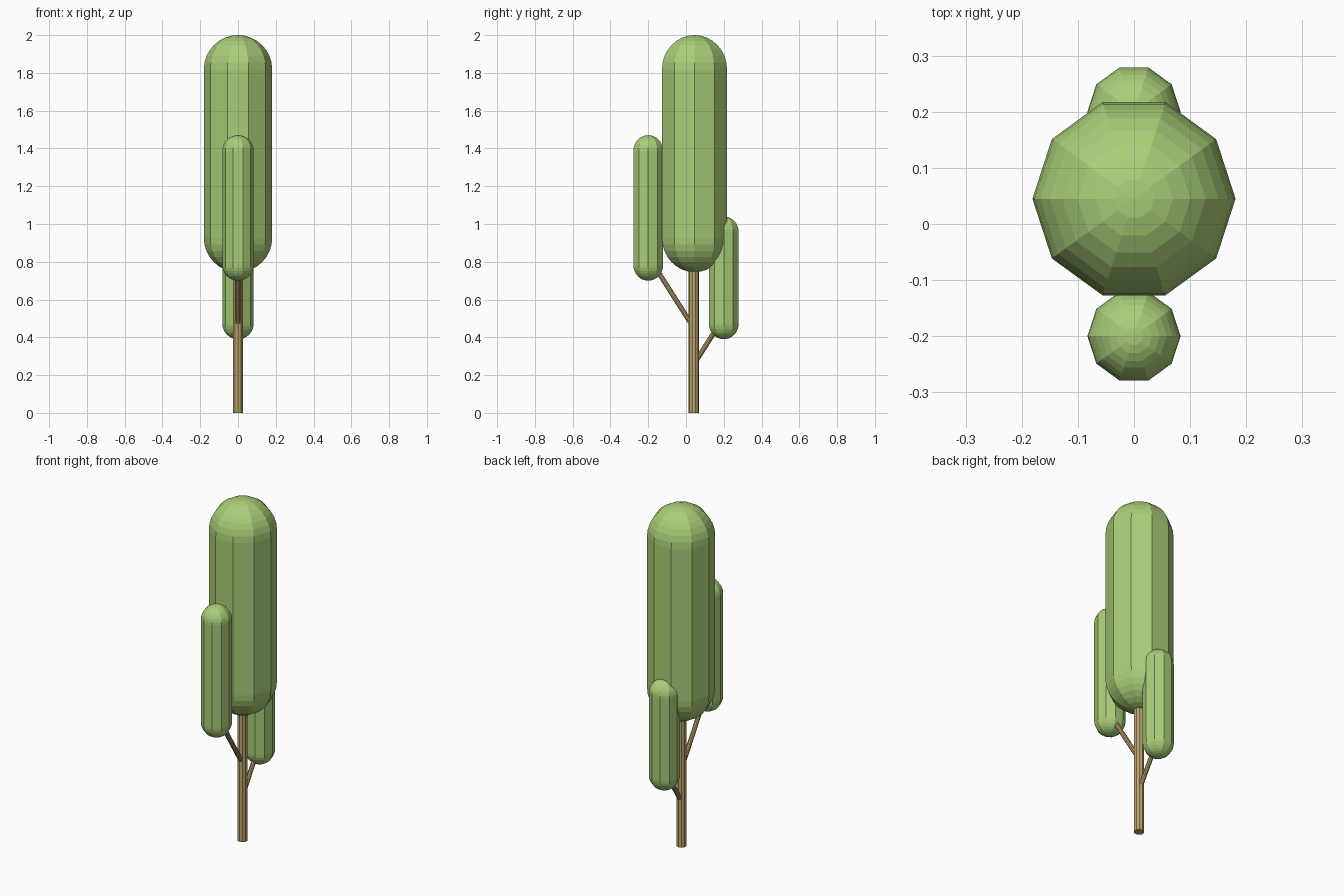
import bpy, bmesh
from math import sin, cos, pi
from mathutils import Vector

cube = bpy.data.objects.get("Cube")
if cube:
    bpy.data.objects.remove(cube)

SIDES = 10
CAP_RINGS = 8


def material(name, rgb):
    m = bpy.data.materials.new(name)
    m.use_nodes = True
    m.diffuse_color = (*rgb, 1)
    m.node_tree.nodes["Principled BSDF"].inputs["Base Color"].default_value = (*rgb, 1)
    return m


leaf = material("leaf green", (0.40, 0.617, 0.188))
bark = material("bark tan", (0.515, 0.376, 0.156))


def add_object(name, bm, mat):
    bmesh.ops.recalc_face_normals(bm, faces=bm.faces)
    mesh = bpy.data.meshes.new(name)
    bm.to_mesh(mesh)
    bm.free()
    mesh.materials.append(mat)
    ob = bpy.data.objects.new(name, mesh)
    bpy.context.collection.objects.link(ob)
    return ob


def capsule(name, y, radius, bottom, top):
    """Faceted upright capsule: two ringed domes joined by straight panels."""
    bm = bmesh.new()
    angles = [pi / 2 * i / CAP_RINGS for i in range(CAP_RINGS)]
    low, high = bottom + radius, top - radius
    profile = [(radius * cos(a), low - radius * sin(a)) for a in reversed(angles)]
    profile += [(radius * cos(a), high + radius * sin(a)) for a in angles]
    turns = [2 * pi * k / SIDES for k in range(SIDES)]
    rings = [[bm.verts.new((r * cos(t), y + r * sin(t), z)) for t in turns]
             for r, z in profile]
    for a, b in zip(rings, rings[1:]):
        for k in range(SIDES):
            n = (k + 1) % SIDES
            bm.faces.new((a[k], a[n], b[n], b[k]))
    for ring, z in ((rings[0], bottom), (rings[-1], top)):
        pole = bm.verts.new((0, y, z))
        for k in range(SIDES):
            bm.faces.new((ring[k], ring[(k + 1) % SIDES], pole))
    return add_object(name, bm, leaf)


def stick(name, start, end, radius):
    """Straight faceted pole between two points."""
    start, end = Vector(start), Vector(end)
    axis = end - start
    bm = bmesh.new()
    bmesh.ops.create_cone(bm, cap_ends=True, segments=SIDES, radius1=radius,
                          radius2=radius, depth=axis.length)
    ob = add_object(name, bm, bark)
    ob.location = (start + end) / 2
    ob.rotation_euler = Vector((0, 0, 1)).rotation_difference(axis).to_euler()
    return ob


# Foliage
capsule("main_crown", 0.045, 0.181, 0.745, 2.0)
capsule("front_crown", -0.2, 0.083, 0.70, 1.47)
capsule("back_crown", 0.2, 0.083, 0.39, 1.04)

# Trunk and branches
stick("trunk", (0, 0.042, 0), (0, 0.042, 0.85), 0.028)
stick("front_branch", (0, 0.035, 0.46), (0, -0.175, 0.79), 0.013)
stick("back_branch", (0, 0.05, 0.27), (0, 0.18, 0.475), 0.013)
